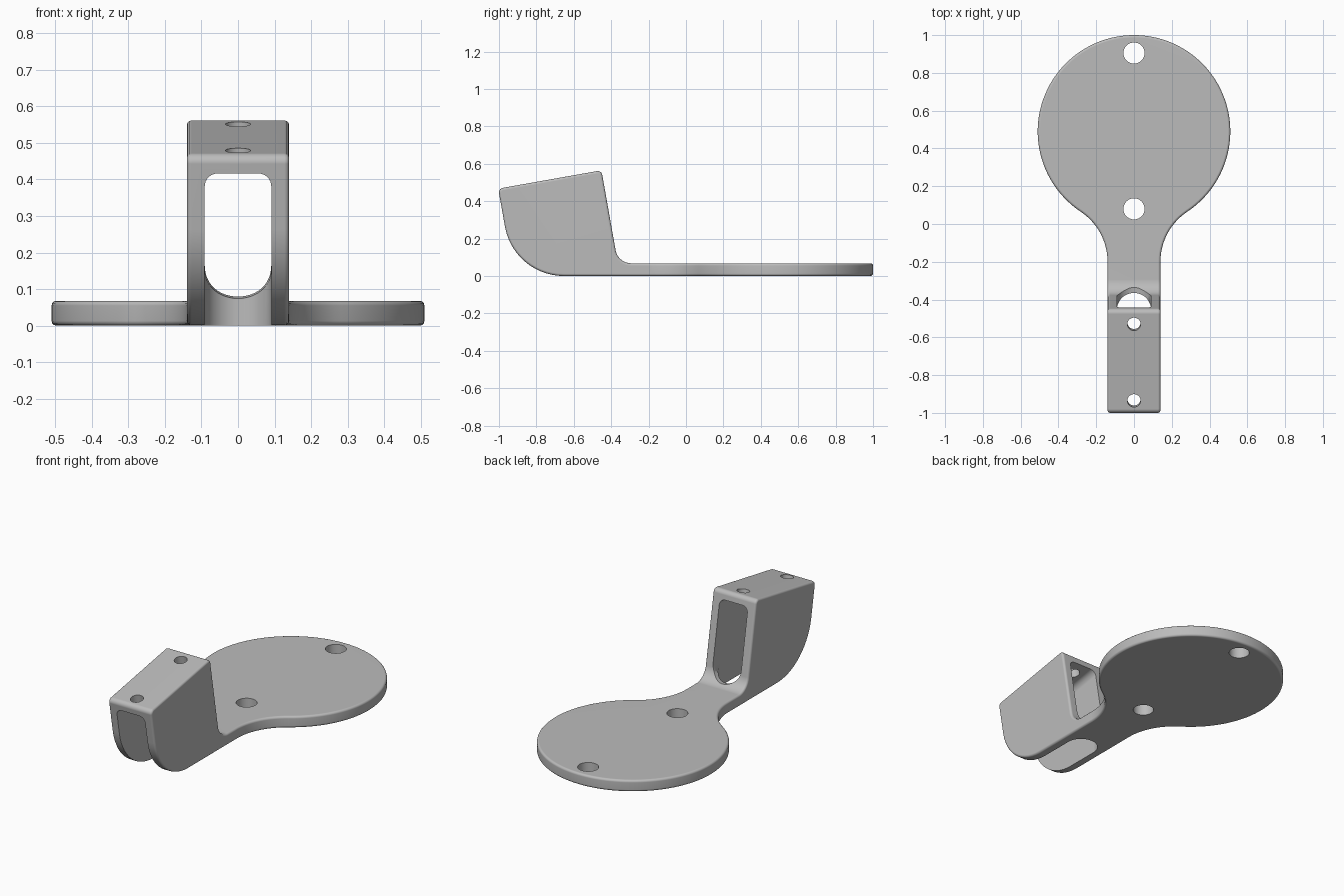
import bpy, bmesh
from math import sin, cos, tan, pi, radians, atan2
from mathutils import Vector, Matrix

TILT = radians(10.1)      # lean of the mounting head
THICK = 0.068             # base plate thickness
W = 0.14                  # half width of the arm
SLOT = 0.091              # half width of the slot

if "Cube" in bpy.data.objects:
    bpy.data.objects.remove(bpy.data.objects["Cube"], do_unlink=True)

grey = bpy.data.materials.new("plain grey")
grey.use_nodes = True
grey.diffuse_color = (0.5, 0.5, 0.5, 1)
grey.node_tree.nodes["Principled BSDF"].inputs["Base Color"].default_value = (0.5, 0.5, 0.5, 1)


def arc(cx, cy, r, a0, a1, n):
    return [(cx + r * cos(a0 + (a1 - a0) * i / n), cy + r * sin(a0 + (a1 - a0) * i / n))
            for i in range(n + 1)]


def rounded(corners, n=10):
    """Polygon outline from (x, y, radius) corners."""
    out = []
    for i, (x, y, r) in enumerate(corners):
        p = Vector((x, y))
        if r == 0:
            out.append((x, y))
            continue
        a = (Vector(corners[i - 1][:2]) - p).normalized()
        b = (Vector(corners[(i + 1) % len(corners)][:2]) - p).normalized()
        half = a.angle(b) / 2
        c = p + (a + b).normalized() * r / sin(half)
        s, e = p + a * r / tan(half) - c, p + b * r / tan(half) - c
        a0 = atan2(s.y, s.x)
        turn = (atan2(e.y, e.x) - a0 + pi) % (2 * pi) - pi
        out += arc(c.x, c.y, r, a0, a0 + turn, n)
    return out


def prism(name, outline, to3d, low, high):
    """Extrude a 2D outline; to3d maps (a, b, depth) to a point."""
    bm = bmesh.new()
    rings = [[bm.verts.new(to3d(a, b, d)) for a, b in outline] for d in (low, high)]
    n = len(outline)
    bm.faces.new(rings[0])
    bm.faces.new(rings[1][::-1])
    for i in range(n):
        j = (i + 1) % n
        bm.faces.new((rings[0][i], rings[1][i], rings[1][j], rings[0][j]))
    bmesh.ops.recalc_face_normals(bm, faces=bm.faces)
    mesh = bpy.data.meshes.new(name)
    bm.to_mesh(mesh)
    bm.free()
    mesh.materials.append(grey)
    ob = bpy.data.objects.new(name, mesh)
    bpy.context.collection.objects.link(ob)
    return ob


def apply(ob, kind, **settings):
    bpy.context.view_layer.objects.active = ob
    mod = ob.modifiers.new(kind.lower(), kind)
    for key, value in settings.items():
        setattr(mod, key, value)
    bpy.ops.object.modifier_apply(modifier=mod.name)


def combine(ob, tool, operation):
    apply(ob, "BOOLEAN", object=tool, operation=operation, solver="EXACT")
    bpy.data.objects.remove(tool, do_unlink=True)


def upright(a, b, d):
    return (a, b, d)


# Plan outline: round plate flowing into a straight arm
R, CY, FR, NECK = 0.51, 0.49, 0.318, -0.2
t = atan2(NECK - CY, W + FR)
right = arc(W + FR, NECK, FR, pi, pi + t, 14)[:-1]
disc = arc(0, CY, R, t, pi - t, 96)
left = [(-x, y) for x, y in reversed(right)]
plan = [(W, -1.3)] + right + disc + left + [(-W, -1.3)]
bracket = prism("bracket", plan, upright, -0.3, 0.9)

# Side profile: thin base and tilted head with rounded heel
side = rounded([(1.3, 0, 0), (1.3, THICK, 0), (-0.364, THICK, 0.085),
                (-0.452, 0.565, 0.025), (-1.004, 0.467, 0.025), (-0.921, 0, 0.32)], 14)
combine(bracket, prism("side_profile", side, lambda a, b, d: (d, a, b), -0.8, 0.8), "INTERSECT")

# Softened outer edges
apply(bracket, "BEVEL", width=0.013, segments=3, limit_method="ANGLE",
      angle_limit=radians(40), use_clamp_overlap=False)

# Tilted window through the head, round at the bottom
frame = Matrix.Translation((0, -0.4, THICK)) @ Matrix.Rotation(TILT, 4, "X")
window = arc(0, SLOT, SLOT, pi, 2 * pi, 24) + arc(SLOT - 0.035, 0.412, 0.035, 0, pi / 2, 8) \
    + arc(0.035 - SLOT, 0.412, 0.035, pi / 2, pi, 8)
combine(bracket, prism("window_cutter", window, lambda a, b, d: frame @ Vector((a, d, b)),
                       -0.9, 0.3), "DIFFERENCE")

# Slot through the floor, round at the back and open at the front
floor = arc(0, -0.365 - SLOT, SLOT, 0, pi, 24) + [(-SLOT, -1.3), (SLOT, -1.3)]
combine(bracket, prism("floor_cutter", floor, upright, -0.2, 0.16), "DIFFERENCE")

# Screw holes in the round plate
for y in (0.905, 0.08):
    combine(bracket, prism("plate_hole_cutter", arc(0, y, 0.056, 0, 2 * pi, 40)[:-1],
                           upright, -0.2, 0.3), "DIFFERENCE")

# Screw holes square to the tilted top of the head
for y, z in ((-0.53, 0.55), (-0.935, 0.478)):
    top = Matrix.Translation((0, y, z)) @ Matrix.Rotation(TILT, 4, "X")
    combine(bracket, prism("head_hole_cutter", arc(0, 0, 0.035, 0, 2 * pi, 32)[:-1],
                           lambda a, b, d: top @ Vector((a, b, d)), -0.12, 0.1), "DIFFERENCE")

# Smooth curves, crisp cut edges, even flat faces
bpy.ops.object.select_all(action="DESELECT")
bracket.select_set(True)
bpy.context.view_layer.objects.active = bracket
bpy.ops.object.shade_smooth_by_angle(angle=radians(35))
weighted = bracket.modifiers.new("weighted_normals", "WEIGHTED_NORMAL")
weighted.keep_sharp = True
